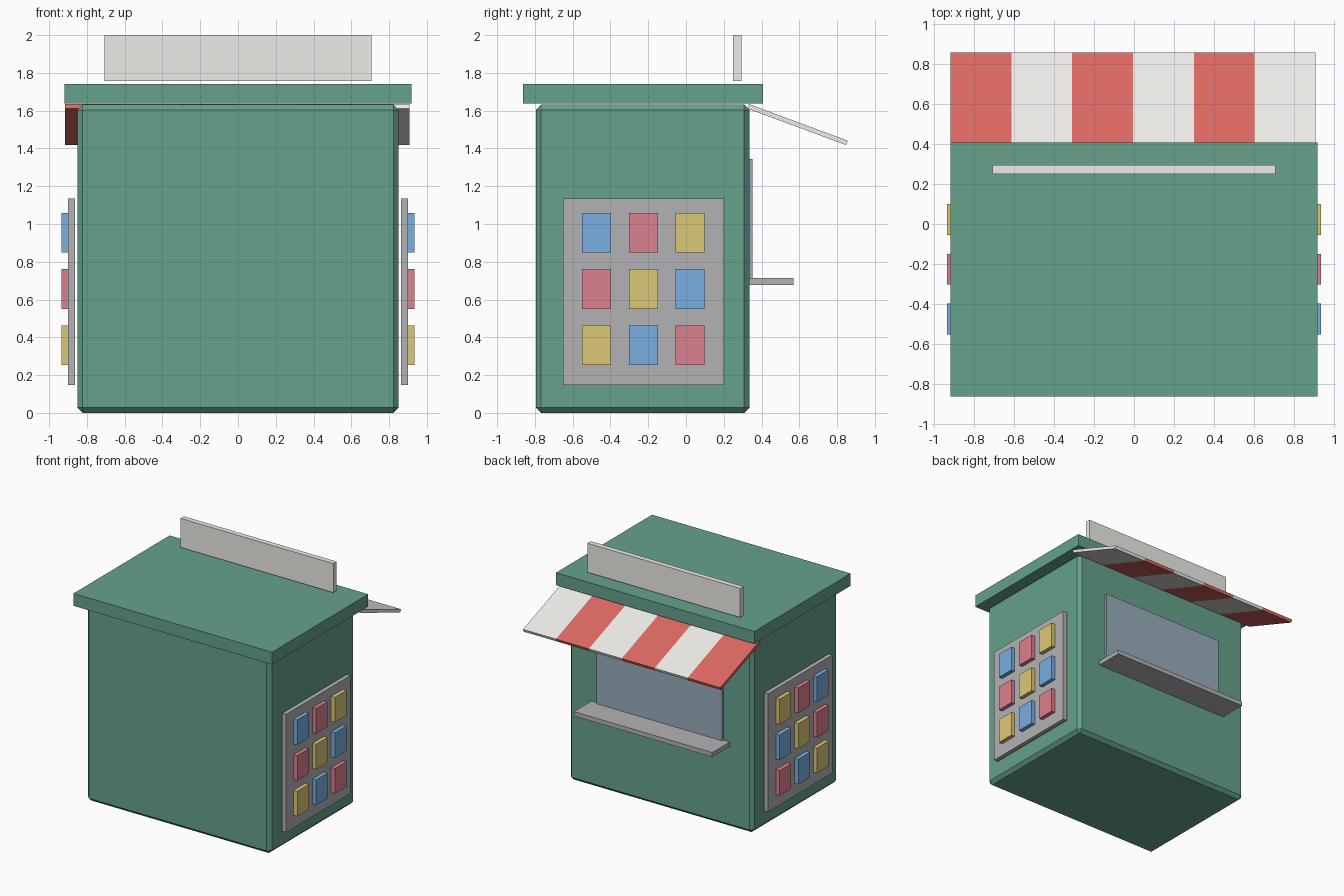
import bpy

if "Cube" in bpy.data.objects:
    bpy.data.objects.remove(bpy.data.objects["Cube"])


def material(name, rgb):
    m = bpy.data.materials.new(name)
    m.diffuse_color = (*rgb, 1)
    m.use_nodes = True
    m.node_tree.nodes["Principled BSDF"].inputs["Base Color"].default_value = m.diffuse_color
    return m


GREEN = material("green", (0.13, 0.36, 0.26))
RED = material("red", (0.72, 0.14, 0.12))
WHITE = material("white", (0.85, 0.84, 0.80))
GLASS = material("glass", (0.32, 0.42, 0.50))
GREY = material("grey", (0.45, 0.45, 0.47))
COVERS = [material("cover_blue", (0.19, 0.43, 0.75)),
          material("cover_red", (0.72, 0.22, 0.27)),
          material("cover_yellow", (0.72, 0.58, 0.18))]


def add_mesh(name, verts, faces, mat):
    me = bpy.data.meshes.new(name)
    me.from_pydata(verts, [], faces)
    me.materials.append(mat)
    ob = bpy.data.objects.new(name, me)
    bpy.context.collection.objects.link(ob)
    return ob


def extrude_x(name, profile, x0, x1, mat):
    """Prism along x from a counter-clockwise (y, z) profile."""
    n = len(profile)
    verts = [(x, y, z) for x in (x0, x1) for y, z in profile]
    faces = [tuple(reversed(range(n))), tuple(range(n, 2 * n))]
    faces += [(i, (i + 1) % n, n + (i + 1) % n, n + i) for i in range(n)]
    return add_mesh(name, verts, faces, mat)


def box(name, x, y, z, mat):
    x0, x1 = sorted(x)
    profile = [(y[0], z[0]), (y[1], z[0]), (y[1], z[1]), (y[0], z[1])]
    return extrude_x(name, profile, x0, x1, mat)


# Chamfered booth body
body = box("booth_body", (-0.85, 0.85), (-0.795, 0.336), (0, 1.632), GREEN)
bevel = body.modifiers.new("chamfer", 'BEVEL')
bevel.width = 0.028
bevel.segments = 1

# Roof slab and blank sign board
box("roof", (-0.918, 0.918), (-0.862, 0.408), (1.637, 1.74), GREEN)
box("sign_board", (-0.706, 0.706), (0.25, 0.294), (1.757, 2.0), WHITE)

# Serving window and counter
box("window", (-0.58, 0.58), (0.32, 0.353), (0.70, 1.345), GLASS)
box("counter", (-0.64, 0.64), (0.33, 0.568), (0.678, 0.715), GREY)

# Sloped striped awning
slope = [(0.325, 1.611), (0.847, 1.418), (0.856, 1.441), (0.334, 1.635)]
STRIPE = 0.304
for i in range(6):
    x0 = -0.917 + i * STRIPE
    extrude_x(f"awning_stripe_{i + 1}", slope, x0, x0 + STRIPE, (RED, WHITE)[i % 2])

# Display racks with a grid of covers on both sides
for label, s in (("right", 1), ("left", -1)):
    box(f"{label}_rack", (s * 0.863, s * 0.9), (-0.65, 0.2), (0.148, 1.135), GREY)
    for row in range(3):
        for col in range(3):
            cy = -0.474 + 0.248 * col
            cz = 0.954 - 0.298 * row
            box(f"{label}_magazine_{row + 1}_{col + 1}", (s * 0.895, s * 0.934),
                (cy - 0.077, cy + 0.077), (cz - 0.105, cz + 0.105),
                COVERS[(row + col) % 3])
